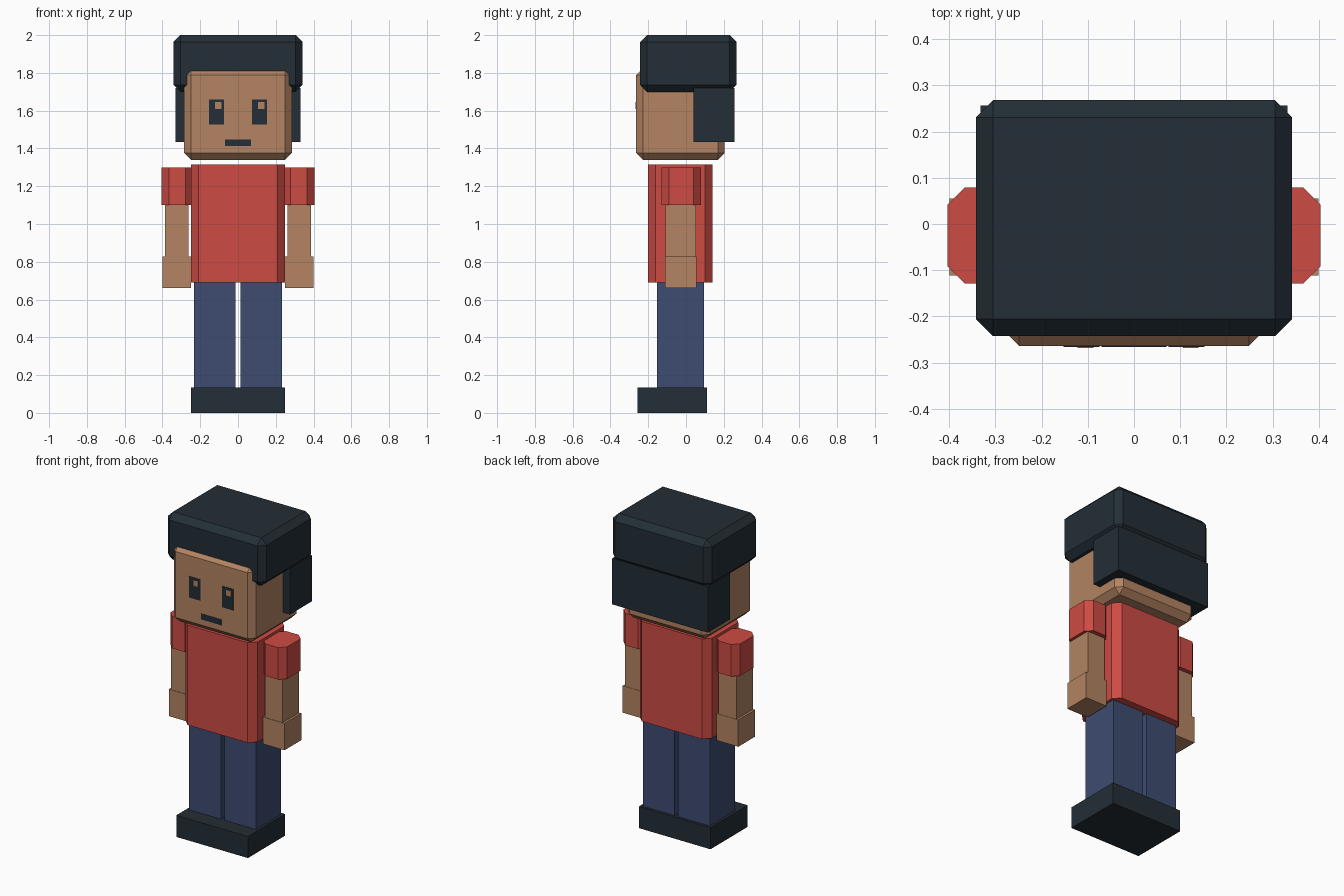
import bpy
import bmesh
from mathutils import Vector

default_cube = bpy.data.objects.get("Cube")
if default_cube:
    bpy.data.objects.remove(default_cube, do_unlink=True)


def make_material(name, rgb):
    """Flat material from 0-255 display colour, stored as linear."""
    linear = [((c / 255 + 0.055) / 1.055) ** 2.4 for c in rgb]
    mat = bpy.data.materials.new(name)
    mat.use_nodes = True
    mat.diffuse_color = (*linear, 1)
    mat.node_tree.nodes["Principled BSDF"].inputs["Base Color"].default_value = (*linear, 1)
    return mat


charcoal = make_material("charcoal", (35, 46, 54))
skin = make_material("skin", (179, 132, 98))
red = make_material("shirt_red", (205, 75, 67))
blue = make_material("trouser_blue", (61, 76, 113))


def box(name, x, y, z, mat, chamfer=0, vertical_only=False):
    """Box spanning the given ranges, with optional flat chamfers."""
    low, high = Vector((x[0], y[0], z[0])), Vector((x[1], y[1], z[1]))
    bm = bmesh.new()
    bmesh.ops.create_cube(bm, size=1)
    for v in bm.verts:
        v.co = (low + high) / 2 + v.co * (high - low)
    if chamfer:
        edges = [e for e in bm.edges if not vertical_only
                 or abs(e.verts[0].co.z - e.verts[1].co.z) > 0.01]
        bmesh.ops.bevel(bm, geom=edges, offset=chamfer, segments=1,
                        profile=0.5, affect='EDGES')
    bmesh.ops.recalc_face_normals(bm, faces=bm.faces)
    mesh = bpy.data.meshes.new(name)
    bm.to_mesh(mesh)
    bm.free()
    mesh.materials.append(mat)
    obj = bpy.data.objects.new(name, mesh)
    bpy.context.collection.objects.link(obj)
    return obj


def pair(name, x, y, z, mat, **options):
    """Box on the left (+x) side and its mirror on the right."""
    box("left_" + name, x, y, z, mat, **options)
    box("right_" + name, (-x[1], -x[0]), y, z, mat, **options)


# Head and hair
face_y = -0.264
box("head", (-0.285, 0.285), (face_y, 0.205), (1.34, 1.825), skin, chamfer=0.036)
box("hair_top", (-0.342, 0.342), (-0.243, 0.268), (1.70, 2.0), charcoal, chamfer=0.037)
box("hair_back", (-0.332, 0.332), (0.04, 0.257), (1.433, 1.72), charcoal)

# Face plates: both highlights sit on the same side of their eye
for side, inner in (("right", -0.153), ("left", 0.075)):
    box(side + "_eye", (inner, inner + 0.078), (face_y - 0.002, face_y + 0.002),
        (1.527, 1.66), charcoal)
    box(side + "_eye_highlight", (inner + 0.031, inner + 0.065),
        (face_y - 0.004, face_y), (1.61, 1.645), skin)
box("mouth", (-0.07, 0.07), (face_y - 0.002, face_y + 0.002), (1.412, 1.448), charcoal)

# Shirt
box("torso", (-0.249, 0.249), (-0.202, 0.141), (0.69, 1.316), red,
    chamfer=0.041, vertical_only=True)
pair("sleeve", (0.24, 0.404), (-0.129, 0.079), (1.10, 1.30), red,
     chamfer=0.038, vertical_only=True)

# Arms and hands
pair("arm", (0.262, 0.386), (-0.109, 0.053), (0.828, 1.10), skin)
pair("hand", (0.25, 0.40), (-0.112, 0.055), (0.66, 0.828), skin)

# Legs and the joined shoe block
pair("leg", (0.012, 0.232), (-0.153, 0.095), (0.135, 0.69), blue)
box("shoes", (-0.248, 0.248), (-0.256, 0.112), (0, 0.135), charcoal)
